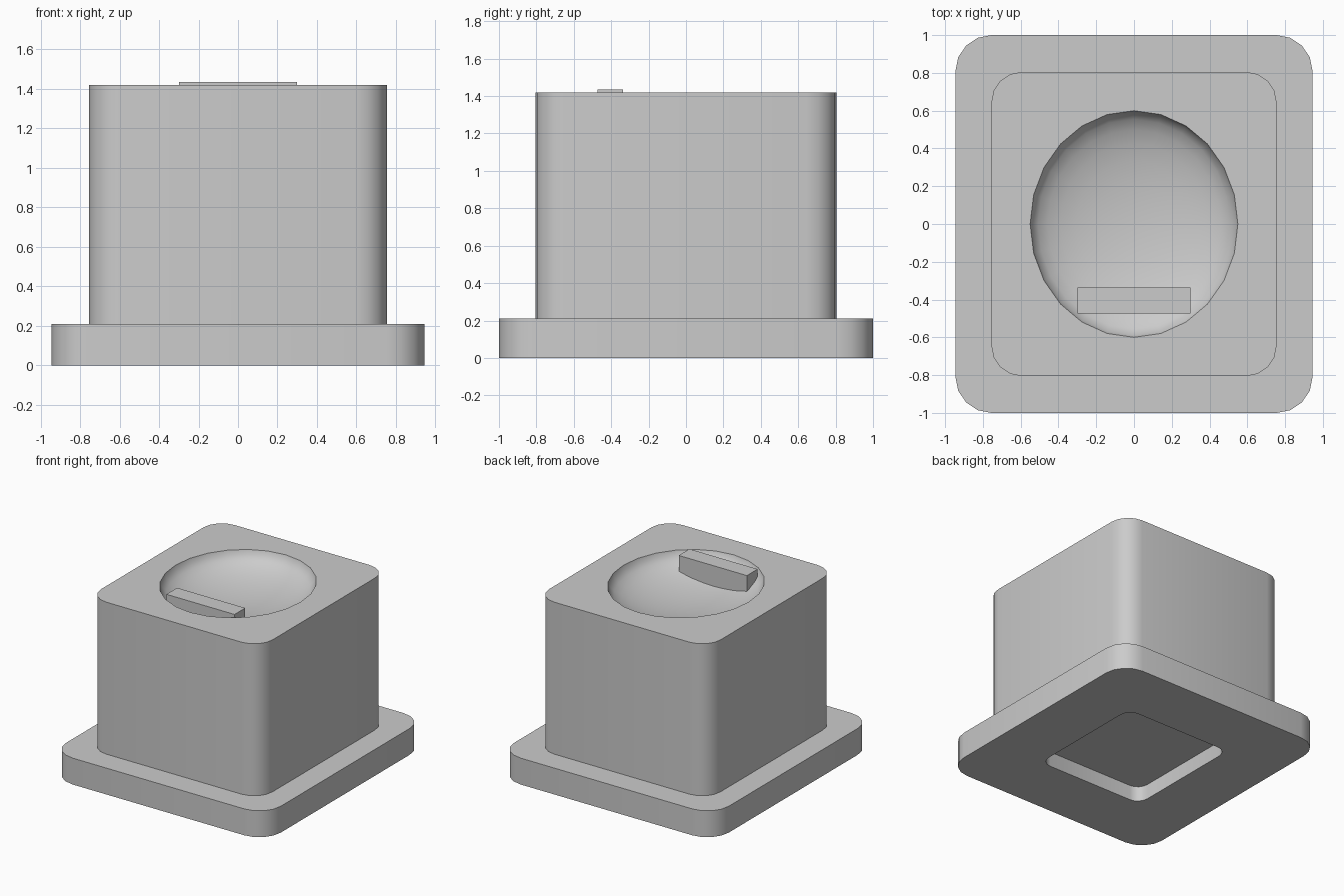
import bpy, bmesh, math

cube = bpy.data.objects.get("Cube")
if cube:
    bpy.data.objects.remove(cube, do_unlink=True)

grey = bpy.data.materials.new("plain grey")
grey.use_nodes = True
grey.diffuse_color = (0.6, 0.6, 0.6, 1)
grey.node_tree.nodes["Principled BSDF"].inputs["Base Color"].default_value = (0.6, 0.6, 0.6, 1)


def make_object(name, bm):
    bmesh.ops.recalc_face_normals(bm, faces=bm.faces)
    mesh = bpy.data.meshes.new(name)
    bm.to_mesh(mesh)
    bm.free()
    mesh.materials.append(grey)
    obj = bpy.data.objects.new(name, mesh)
    bpy.context.collection.objects.link(obj)
    return obj


def rounded_block(name, half_x, half_y, bottom, top, radius, steps=4):
    """Upright block with rounded vertical corners."""
    bm = bmesh.new()
    ring = []
    for corner, (sx, sy) in enumerate([(1, 1), (-1, 1), (-1, -1), (1, -1)]):
        for i in range(steps + 1):
            a = math.pi / 2 * (corner + i / steps)
            ring.append(bm.verts.new((sx * (half_x - radius) + radius * math.cos(a),
                                      sy * (half_y - radius) + radius * math.sin(a),
                                      bottom)))
    face = bm.faces.new(ring)
    side = bmesh.ops.extrude_face_region(bm, geom=[face])["geom"]
    for v in side:
        if isinstance(v, bmesh.types.BMVert):
            v.co.z = top
    return make_object(name, bm)


def cut(target, cutter):
    cutter.hide_render = True
    mod = target.modifiers.new("cut", 'BOOLEAN')
    mod.operation = 'DIFFERENCE'
    mod.solver = 'EXACT'
    mod.object = cutter
    bpy.context.view_layer.objects.active = target
    bpy.ops.object.modifier_apply(modifier=mod.name)
    bpy.data.objects.remove(cutter, do_unlink=True)


# Base plate with a shallow recess underneath
base = rounded_block("base_plate", 0.945, 1.0, 0, 0.21, 0.19)
cut(base, rounded_block("recess_cutter", 0.47, 0.5, -0.1, 0.12, 0.09))

# Main body with an oval dish in the top
body = rounded_block("body", 0.755, 0.805, 0.21, 1.42, 0.16)
bm = bmesh.new()
bmesh.ops.create_uvsphere(bm, u_segments=24, v_segments=16, radius=1)
bmesh.ops.scale(bm, vec=(0.55, 0.6, 0.18), verts=bm.verts)
bmesh.ops.translate(bm, vec=(0, 0, 1.4201), verts=bm.verts)
cut(body, make_object("dish_cutter", bm))

# Raised bar across the front of the dish
bm = bmesh.new()
bmesh.ops.create_cube(bm, size=1)
bmesh.ops.scale(bm, vec=(0.6, 0.135, 0.235), verts=bm.verts)
bmesh.ops.translate(bm, vec=(0, -0.405, 1.3175), verts=bm.verts)
make_object("finger_bar", bm)

# Smooth rounded corners and dish, keep edges crisp
bpy.ops.object.select_all(action='DESELECT')
for obj in (base, body):
    obj.select_set(True)
bpy.context.view_layer.objects.active = body
bpy.ops.object.shade_smooth_by_angle(angle=math.radians(35))
